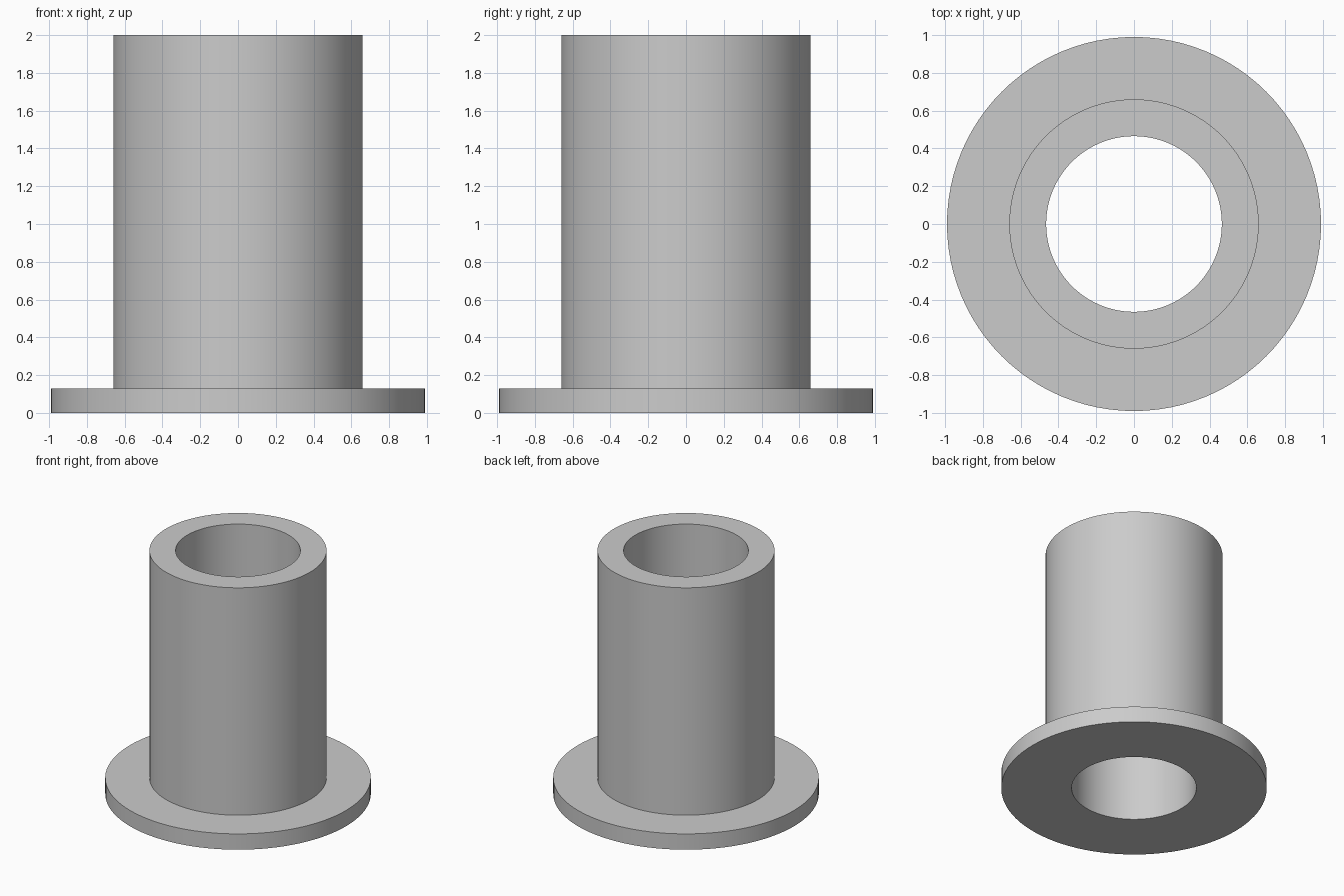
import bpy
import bmesh
from math import radians, tau
from mathutils import Matrix

cube = bpy.data.objects.get("Cube")
if cube:
    bpy.data.objects.remove(cube)

# Dimensions
SEGMENTS = 96
BORE, SLEEVE, FLANGE = 0.465, 0.66, 0.99
FLANGE_TOP, HEIGHT = 0.13, 2.0

# Plain grey metal
grey = bpy.data.materials.new("grey metal")
grey.use_nodes = True
colour = (0.6, 0.6, 0.6, 1)
grey.diffuse_color = colour
grey.node_tree.nodes["Principled BSDF"].inputs["Base Color"].default_value = colour


def lathe(name, profile):
    """Revolve a closed (radius, height) outline around the z axis."""
    bm = bmesh.new()
    rings = []
    for i in range(SEGMENTS):
        turn = Matrix.Rotation(tau * i / SEGMENTS, 3, "Z")
        rings.append([bm.verts.new(turn.col[0] * r + turn.col[2] * z) for r, z in profile])
    for i, ring in enumerate(rings):
        after = rings[(i + 1) % SEGMENTS]
        for j in range(len(profile)):
            k = (j + 1) % len(profile)
            bm.faces.new((ring[j], after[j], after[k], ring[k]))
    bmesh.ops.recalc_face_normals(bm, faces=bm.faces)
    mesh = bpy.data.meshes.new(name)
    bm.to_mesh(mesh)
    bm.free()
    mesh.materials.append(grey)
    obj = bpy.data.objects.new(name, mesh)
    bpy.context.collection.objects.link(obj)
    bpy.ops.object.select_all(action="DESELECT")
    obj.select_set(True)
    bpy.context.view_layer.objects.active = obj
    bpy.ops.object.shade_smooth_by_angle(angle=radians(30))
    return obj


# Hollow sleeve with a flange around its foot, as one turned piece
lathe("flanged_bushing", [
    (BORE, 0), (FLANGE, 0), (FLANGE, FLANGE_TOP),
    (SLEEVE, FLANGE_TOP), (SLEEVE, HEIGHT), (BORE, HEIGHT),
])
